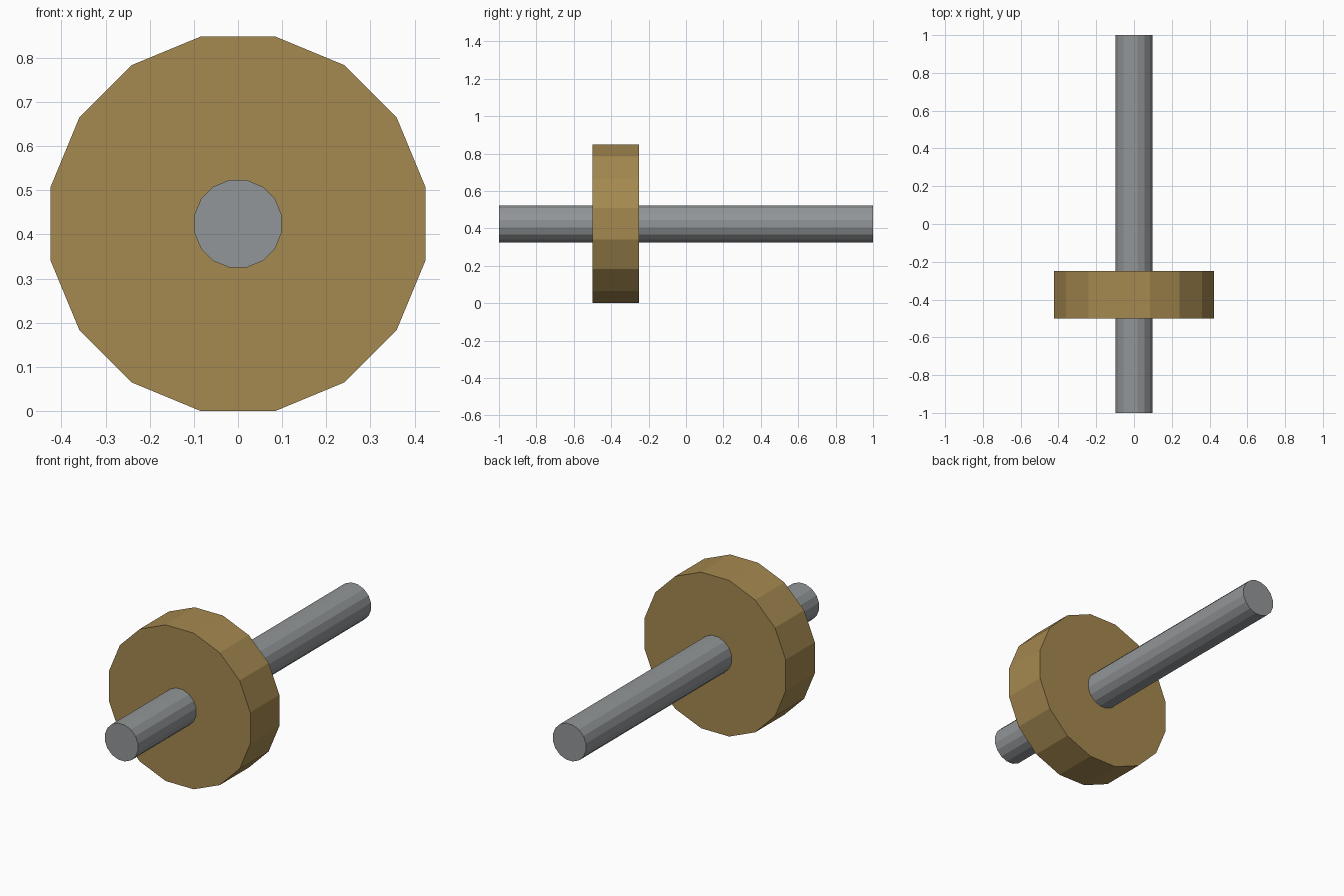
import bpy
import math
from mathutils import Matrix

cube = bpy.data.objects.get("Cube")
if cube:
    bpy.data.objects.remove(cube, do_unlink=True)

SIDES = 16
AXIS_HEIGHT = 0.424


def make_material(name, rgb):
    mat = bpy.data.materials.new(name)
    mat.use_nodes = True
    color = (*rgb, 1.0)
    mat.diffuse_color = color
    mat.node_tree.nodes["Principled BSDF"].inputs["Base Color"].default_value = color
    return mat


def make_rod(name, apothem, y_front, y_back, mat):
    """Flat-sided cylinder along y, resting on a flat facet."""
    bpy.ops.mesh.primitive_cylinder_add(
        vertices=SIDES,
        radius=apothem / math.cos(math.pi / SIDES),
        depth=y_back - y_front,
        location=(0, (y_front + y_back) / 2, AXIS_HEIGHT),
    )
    obj = bpy.context.object
    obj.name = name
    # Half-step turn puts flats at top, bottom and sides, then lay it along y
    turn = Matrix.Rotation(math.pi / SIDES, 4, "Z")
    obj.data.transform(Matrix.Rotation(math.pi / 2, 4, "X") @ turn)
    obj.data.materials.append(mat)
    return obj


wood = make_material("brown wood", (0.376, 0.25, 0.08))
steel = make_material("grey steel", (0.29, 0.305, 0.314))

# Long axle and the thick wheel near its front end
make_rod("axle", 0.099, -1.0, 1.0, steel)
make_rod("wheel", AXIS_HEIGHT, -0.5, -0.25, wood)
